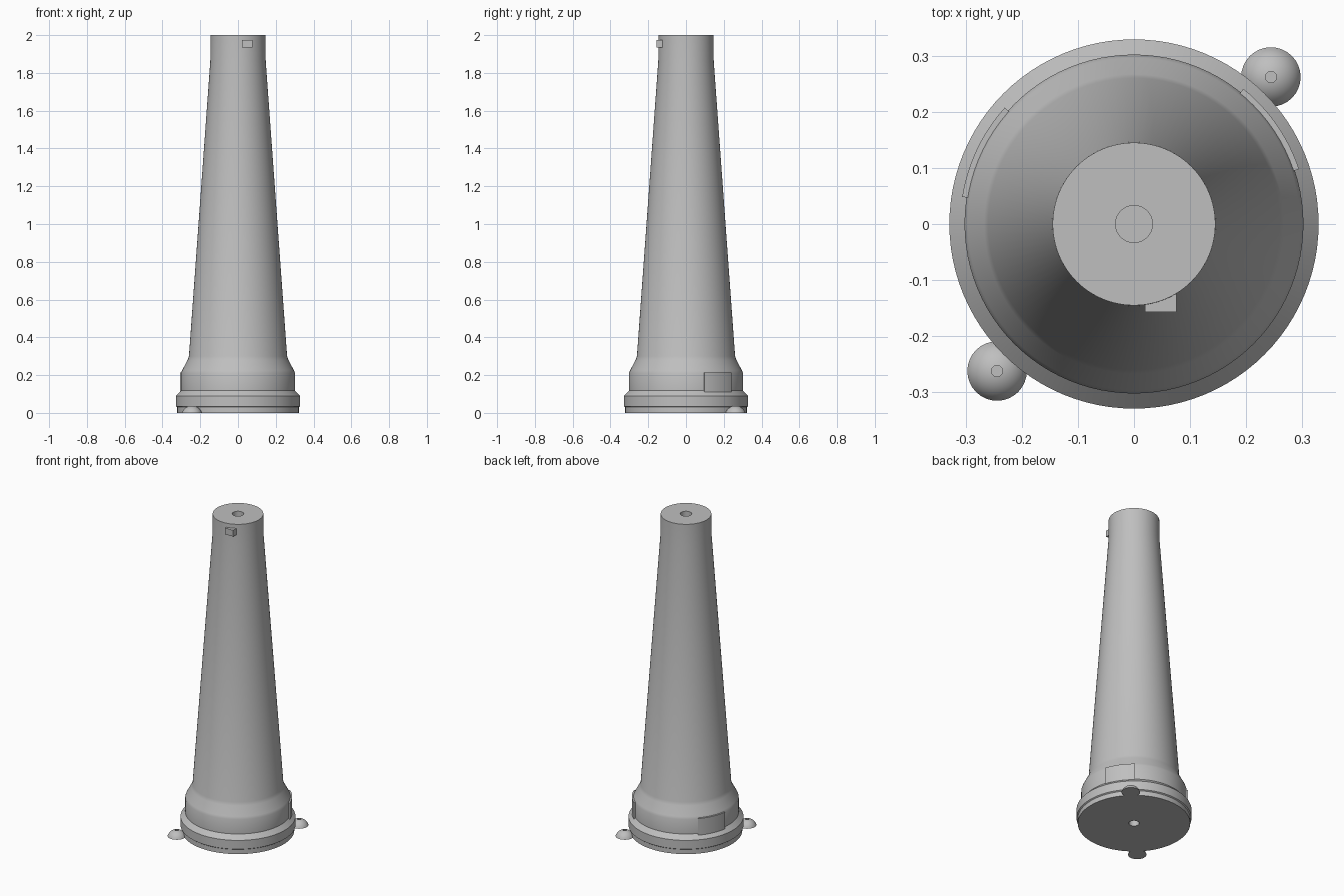
import bpy
import bmesh
from math import sin, cos, pi, radians, sqrt

cube = bpy.data.objects.get("Cube")
if cube:
    bpy.data.objects.remove(cube, do_unlink=True)

grey = bpy.data.materials.new("plain_grey")
grey.use_nodes = True
colour = (0.52, 0.52, 0.52, 1)
grey.diffuse_color = colour
grey.node_tree.nodes["Principled BSDF"].inputs["Base Color"].default_value = colour


def finish(name, bm, smooth=True):
    bmesh.ops.recalc_face_normals(bm, faces=bm.faces)
    mesh = bpy.data.meshes.new(name)
    bm.to_mesh(mesh)
    bm.free()
    mesh.materials.append(grey)
    obj = bpy.data.objects.new(name, mesh)
    bpy.context.collection.objects.link(obj)
    if smooth:
        bpy.ops.object.select_all(action='DESELECT')
        obj.select_set(True)
        bpy.context.view_layer.objects.active = obj
        bpy.ops.object.shade_smooth_by_angle(angle=radians(24))
    return obj


def lathe(name, profile, steps, place=(0, 0, 0)):
    """Spin an (r, z) profile that starts and ends on the axis."""
    bm = bmesh.new()
    verts = [bm.verts.new((r, 0, z)) for r, z in profile]
    edges = [bm.edges.new(pair) for pair in zip(verts, verts[1:])]
    bmesh.ops.spin(bm, geom=verts + edges, cent=(0, 0, 0), axis=(0, 0, 1),
                   angle=2 * pi, steps=steps)
    bmesh.ops.remove_doubles(bm, verts=bm.verts, dist=0.0001)
    bmesh.ops.translate(bm, verts=bm.verts, vec=place)
    return finish(name, bm)


def curved_plate(name, start, end, r_in, r_out, z_low, z_high, steps=12):
    """Arc-shaped slab that hugs the body."""
    bm = bmesh.new()
    section = [(r_in, z_low), (r_out, z_low), (r_out, z_high), (r_in, z_high)]
    rings = []
    for i in range(steps + 1):
        a = radians(start + (end - start) * i / steps)
        rings.append([bm.verts.new((r * cos(a), r * sin(a), z)) for r, z in section])
    for a, b in zip(rings, rings[1:]):
        for j in range(4):
            k = (j + 1) % 4
            bm.faces.new((a[j], a[k], b[k], b[j]))
    bm.faces.new(rings[0])
    bm.faces.new(rings[-1])
    return finish(name, bm)


# Tapered column with shoulder, base flange and blind holes at both ends
lathe("tapered_column", [
    (0, 0.06), (0.03, 0.06), (0.03, 0), (0.322, 0), (0.322, 0.03),
    (0.329, 0.035), (0.329, 0.09), (0.302, 0.118), (0.302, 0.21),
    (0.296, 0.225), (0.267, 0.28), (0.26, 0.30),
    (0.147, 1.86), (0.145, 2), (0.033, 2), (0.033, 1.9), (0, 1.9)], 96)

# Two raised plates on the shoulder
curved_plate("left_plate", 18.4, 51, 0.28, 0.31, 0.11, 0.215)
curved_plate("right_plate", 138, 171, 0.28, 0.31, 0.11, 0.215)

# Small block near the top of the column
bm = bmesh.new()
bmesh.ops.create_cube(bm, size=1)
bmesh.ops.scale(bm, verts=bm.verts, vec=(0.056, 0.05, 0.04))
bmesh.ops.translate(bm, verts=bm.verts, vec=(0.048, -0.132, 1.955))
finish("top_block", bm, smooth=False)

# Two domed feet with a small dimple, on opposite sides of the base
radius, height, hole = 0.053, 0.038, 0.01
ball = (radius ** 2 + height ** 2) / (2 * height)
rim = [radius + (hole - radius) * i / 10 for i in range(11)]
dome = [(r, sqrt(ball ** 2 - r ** 2) - ball + height) for r in rim]
foot = [(0, 0)] + dome + [(hole, 0.022), (0, 0.022)]
for name, s in (("back_left_foot", 1), ("front_right_foot", -1)):
    lathe(name, foot, 32, (0.244 * s, 0.262 * s, 0))
